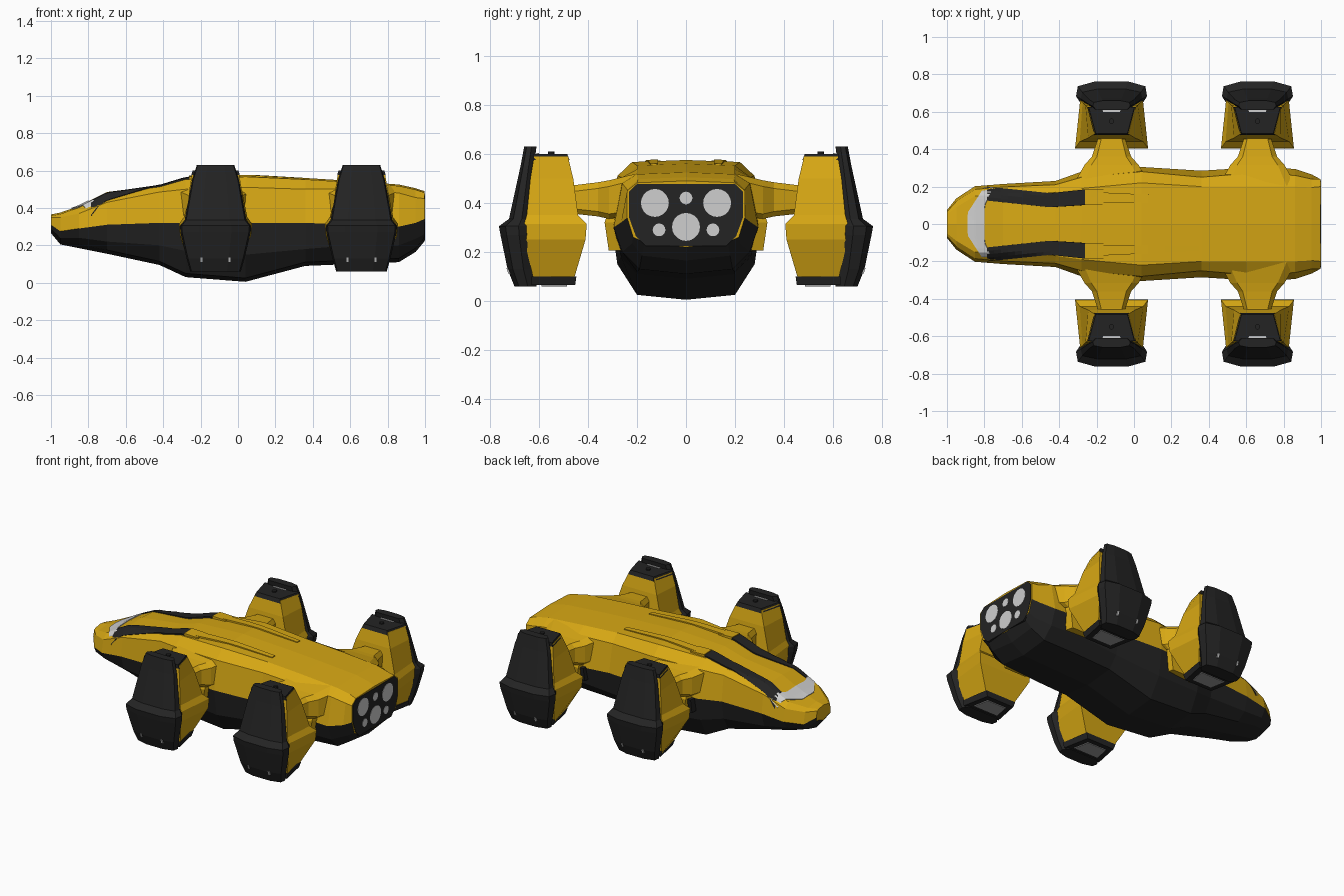
import bpy, bmesh, math
from mathutils import Vector
from mathutils.bvhtree import BVHTree

if "Cube" in bpy.data.objects:
    bpy.data.objects.remove(bpy.data.objects["Cube"])


def material(name, r, g, b):
    m = bpy.data.materials.new(name)
    m.diffuse_color = (r, g, b, 1)
    m.use_nodes = True
    m.node_tree.nodes["Principled BSDF"].inputs["Base Color"].default_value = m.diffuse_color
    return m


YELLOW = material("hull yellow", 0.68, 0.39, 0.007)
BLACK = material("charcoal black", 0.017, 0.017, 0.017)
LIGHT = material("light grey", 0.62, 0.62, 0.62)
GREY = material("intake grey", 0.33, 0.33, 0.33)


def finish(name, bm, mats, mirror=False, recalc=True):
    if recalc:
        bmesh.ops.recalc_face_normals(bm, faces=bm.faces)
    me = bpy.data.meshes.new(name)
    bm.to_mesh(me)
    bm.free()
    for m in mats:
        me.materials.append(m)
    ob = bpy.data.objects.new(name, me)
    bpy.context.collection.objects.link(ob)
    if mirror:
        mod = ob.modifiers.new("mirror", 'MIRROR')
        mod.use_axis = (False, True, False)
        mod.use_mirror_merge = False
    return ob


def loft(name, rings, mats, mirror=False, rule=None):
    """Skin closed rings of points and cap both ends."""
    bm = bmesh.new()
    vs = [[bm.verts.new(p) for p in r] for r in rings]
    n = len(vs[0])
    for a, b in zip(vs, vs[1:]):
        for j in range(n):
            f = bm.faces.new((a[j], a[(j + 1) % n], b[(j + 1) % n], b[j]))
            f.material_index = rule(j) if rule else 0
    bm.faces.new(vs[0])
    bm.faces.new(vs[-1])
    return finish(name, bm, mats, mirror)


def disc(name, centre, r, axis, depth, mat, mirror=False, n=20):
    rings = []
    for d in (0, depth):
        ring = []
        for i in range(n):
            c, s = r * math.cos(math.tau * i / n), r * math.sin(math.tau * i / n)
            off = (d, c, s) if axis == 'X' else (c, s, d)
            ring.append(Vector(centre) + Vector(off))
        rings.append(ring)
    return loft(name, rings, [mat], mirror)


# Hull: x, top edge (y, z), shoulder (y, z), colour line (y, z), belly side (y, z), keel (y, z)
SECTIONS = [
    (-1.0, .05, .365, .065, .35, .075, .31, .07, .285, .05, .265),
    (-.95, .09, .375, .12, .35, .137, .275, .12, .24, .08, .205),
    (-.85, .15, .41, .185, .37, .202, .29, .17, .24, .12, .185),
    (-.70, .15, .485, .198, .43, .214, .31, .19, .22, .13, .155),
    (-.42, .17, .52, .21, .485, .23, .32, .21, .20, .16, .095),
    (-.28, .19, .56, .25, .50, .28, .32, .25, .17, .19, .03),
    (.04, .22, .575, .28, .51, .305, .32, .28, .15, .20, .005),
    (.36, .20, .56, .25, .50, .285, .32, .265, .18, .20, .09),
    (.60, .20, .545, .27, .50, .30, .31, .27, .20, .20, .10),
    (.86, .20, .525, .26, .48, .295, .30, .26, .20, .19, .11),
    (.95, .195, .505, .24, .455, .265, .32, .22, .235, .18, .165),
    (.996, .20, .49, .24, .45, .24, .34, .215, .26, .17, .22),
]
rings = []
for x, wt, zt, ws, zs, wm, zm, wl, zl, wb, zb in SECTIONS:
    half = [(wt, zt - .008), (ws, zs), (wm, zm), (wl, zl), (wb, zb + .02)]
    rings.append([(x, 0, zt)] + [(x, y, z) for y, z in half] + [(x, 0, zb)]
                 + [(x, -y, z) for y, z in reversed(half)])
hull = loft("hull", rings, [YELLOW, BLACK], rule=lambda j: 1 if 3 <= j <= 8 else 0)
me = hull.data
tree = BVHTree.FromPolygons([v.co for v in me.vertices], [tuple(p.vertices) for p in me.polygons])


def decal(name, mat, path, nu, nv, lift, mirror=False):
    """Plate draped over the hull; path maps (u, v) to (x, y)."""
    bm = bmesh.new()
    grid = []
    for i in range(nu + 1):
        row = []
        for j in range(nv + 1):
            x, y = path(i / nu, j / nv)
            hit = tree.ray_cast(Vector((x, y, 2)), Vector((0, 0, -1)))[0]
            row.append(bm.verts.new((x, y, (hit.z if hit else .4) + lift(i / nu))))
        grid.append(row)
    for i in range(nu):
        for j in range(nv):
            bm.faces.new((grid[i][j], grid[i + 1][j], grid[i + 1][j + 1], grid[i][j + 1]))
    ob = finish(name, bm, [mat], mirror, recalc=False)
    mod = ob.modifiers.new("thickness", 'SOLIDIFY')
    mod.thickness = max(lift(0), lift(1)) + .002
    mod.offset = -1


# Wraparound windscreen
def screen(u, v):
    y = .39 * (v - .5)
    front = -.89 + max(0, abs(y) - .06) * .65
    back = -.80 + max(0, abs(y) - .10) * .5
    return front + (back - front) * u, y


decal("windscreen", LIGHT, screen, 8, 18, lambda u: .005)


# Dark stripes on the nose, then raised spine ribs behind them
def stripe(u, v):
    x = -.785 + .525 * u
    t = min(1, (x + .785) / .335)
    s = max(0, (x + .45) / .19)
    inner = .125 - .035 * t + .012 * s
    outer = .20 - .035 * t + .020 * s
    return x, inner + (outer - inner) * v


decal("nose_stripe", BLACK, stripe, 14, 4, lambda u: .005 + .006 * u * u, True)
decal("stripe_end", YELLOW, lambda u, v: (-.262 + .10 * u, .105 + .08 * v), 3, 2,
      lambda u: .016 - .008 * u, True)
decal("spine_rib", YELLOW, lambda u, v: (-.20 + .55 * u, .115 + (.055 - .025 * u) * v), 6, 2,
      lambda u: .011 - .006 * u, True)

# Engine panel and exhausts on the tail
panel = [(.2, .477), (.232, .447), (.232, .34), (.205, .265), (.165, .225)]
panel = panel + [(-y, z) for y, z in reversed(panel)]
loft("engine_panel", [[(x, y, z) for y, z in panel] for x in (.985, .9985)], [BLACK])
for y, z, r in [(.127, .40, .057), (-.127, .40, .057), (0, .302, .057),
                (0, .42, .026), (.11, .29, .026), (-.11, .29, .026)]:
    disc("exhaust", (.99, y, z), r, 'X', .01, LIGHT)


def trapezoid(z, yi, hi, yo, ho, cx):
    return [(cx - hi, yi, z), (cx + hi, yi, z), (cx + ho, yo, z), (cx - ho, yo, z)]


def shell_ring(z, yi, yo, h, cx):
    k = (yo - yi)
    half = [(h * .82, yi), (h, yi + k * .4), (h * .95, yi + k * .8), (h * .45, yo)]
    return [(cx + x, y, z) for x, y in half] + [(cx - x, y, z) for x, y in reversed(half)]


POD = [(.08, .46, .10, .62, .135), (.25, .41, .19, .66, .165), (.315, .405, .195, .66, .168),
       (.35, .44, .17, .65, .155), (.50, .46, .125, .635, .14), (.59, .482, .09, .62, .125)]
SHELL = [(.06, .61, .70, .135), (.13, .62, .728, .155), (.27, .63, .757, .188),
         (.305, .63, .763, .19), (.335, .635, .722, .165), (.55, .62, .675, .125),
         (.63, .61, .66, .10)]

# Four lift pods with struts: front pair and rear pair, mirrored across the hull
for cx in (-.12, .66):
    loft("pod_body", [trapezoid(*p, cx) for p in POD], [YELLOW], True)
    loft("pod_shell", [shell_ring(*s, cx) for s in SHELL], [BLACK], True)
    loft("pod_top_cap", [trapezoid(.575, .475, .092, .625, .13, cx),
                         trapezoid(.60, .485, .085, .625, .122, cx)], [BLACK], True)
    loft("pod_bottom_cap", [trapezoid(.065, .452, .10, .63, .135, cx),
                            trapezoid(.10, .447, .112, .63, .142, cx)], [BLACK], True)
    loft("pod_intake", [trapezoid(z, .485, .07, .59, .09, cx) for z in (.060, .068)], [GREY], True)
    loft("pod_top_light", [trapezoid(z, .60, .045, .609, .048, cx) for z in (.598, .604)],
         [LIGHT], True)
    disc("pod_button", (cx, .55, .598), .014, 'Z', .012, BLACK, True, 10)
    for s in (-1, 1):
        lx = cx + s * .075
        loft("pod_marker", [[(lx + a, .60, z), (lx + b, .60, z), (lx + b, y, z), (lx + a, y, z)]
                            for z, y, a, b in ((.11, .724, -.006, .006), (.135, .733, -.006, .006))],
             [LIGHT], True)

    # Strut flaring into the hull
    strut = [(.20, .21, .35, .52), (.315, .145, .335, .492), (.36, .105, .345, .484),
             (.45, .075, .355, .473), (.50, .075, .36, .47)]
    loft("strut", [[(cx - h, y, z0 + .02), (cx - h * .8, y, z0), (cx + h * .8, y, z0),
                    (cx + h, y, z0 + .02), (cx + h, y, z1 - .025), (cx + h * .75, y, z1),
                    (cx - h * .75, y, z1), (cx - h, y, z1 - .025)]
                   for y, h, z0, z1 in strut], [YELLOW], True)

    # Bracket below the strut with a dark clip at its front end
    loft("strut_bracket", [trapezoid(.205, .24, .10, .315, .08, cx),
                           trapezoid(.32, .24, .13, .332, .11, cx),
                           trapezoid(.37, .24, .13, .315, .11, cx)], [YELLOW], True)
    loft("bracket_clip", [trapezoid(.23, .25, .015, .305, .012, cx - .125),
                          trapezoid(.32, .25, .015, .32, .012, cx - .125)], [BLACK], True)
